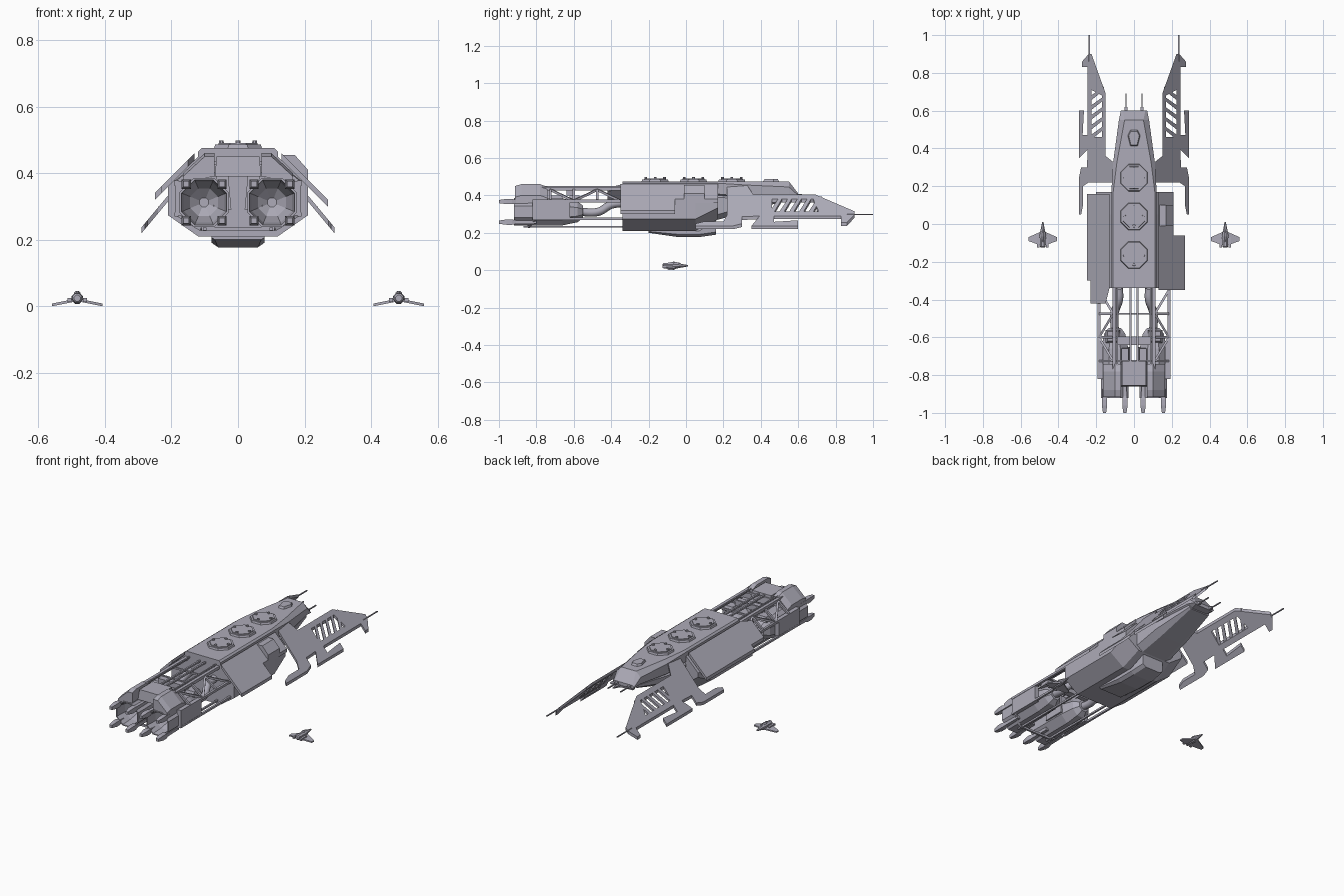
import bpy, bmesh, math
from mathutils import Vector, Matrix

if "Cube" in bpy.data.objects:
    bpy.data.objects.remove(bpy.data.objects["Cube"])

hull_grey = bpy.data.materials.new("hull_grey")
hull_grey.use_nodes = True
colour = (.42, .41, .48, 1)
hull_grey.diffuse_color = colour
hull_grey.node_tree.nodes["Principled BSDF"].inputs["Base Color"].default_value = colour


def finish(name, bm, mirror=False):
    """Turn a bmesh into a named object, optionally mirrored left to right."""
    bmesh.ops.recalc_face_normals(bm, faces=bm.faces[:])
    mesh = bpy.data.meshes.new(name)
    bm.to_mesh(mesh)
    bm.free()
    mesh.materials.append(hull_grey)
    obj = bpy.data.objects.new(name, mesh)
    bpy.context.collection.objects.link(obj)
    if mirror:
        obj.modifiers.new("mirror", "MIRROR").use_mirror_merge = False


def loft(bm, rings):
    """Skin a closed body through rings with equal point counts."""
    rows = [[bm.verts.new(point) for point in ring] for ring in rings]
    for near, far in zip(rows, rows[1:]):
        for i in range(len(near)):
            bm.faces.new((near[i - 1], near[i], far[i], far[i - 1]))
    bm.faces.new(rows[0])
    bm.faces.new(reversed(rows[-1]))


def box(bm, x, y, z, inset=0):
    """Box between coordinate pairs, with an optional smaller top."""
    def ring(height, trim):
        left, right, back, front = x[0] + trim, x[1] - trim, y[0] + trim, y[1] - trim
        return [(left, back, height), (right, back, height), (right, front, height), (left, front, height)]
    loft(bm, [ring(z[0], 0), ring(z[1], inset)])


def beam(bm, start, end, width):
    """Square bar between two points."""
    start, end = Vector(start), Vector(end)
    span = end - start
    turn = span.to_track_quat('Z', 'Y').to_matrix().to_4x4()
    size = Matrix.Diagonal((width, width, span.length, 1))
    bmesh.ops.create_cube(bm, size=1, matrix=Matrix.Translation((start + end) / 2) @ turn @ size)


def sheet(bm, outline, height, thickness):
    """Sloped sheet from a plan outline, with its surface at height(x)."""
    loft(bm, [[(x, y, height(x) - drop) for x, y in outline] for drop in (0, thickness)])


def circle(x, z, radius, y, sides=8):
    """Upright polygon with flat sides up and down."""
    angles = [math.tau * (i + .5) / sides for i in range(sides)]
    return [(x + radius * math.cos(a), y, z + radius * math.sin(a)) for a in angles]


def section(y, half, bottom, top, chamfer):
    """Chamfered hull section, with a flatter chamfer below."""
    right = [(half - chamfer, top), (half, top - chamfer),
             (half, bottom + chamfer * .7), (half - chamfer, bottom)]
    return [(x, y, z) for x, z in right] + [(-x, y, z) for x, z in reversed(right)]


# Main hull with its forward lower taper
back, front = -.34, .17
bm = bmesh.new()
loft(bm, [section(back, .21, .21, .45, .09), section(.05, .21, .21, .45, .09),
          section(front, .2, .27, .45, .09)])
finish("main_hull", bm)

# Upper spine and tapered nose
bm = bmesh.new()
loft(bm, [section(back, .12, .4, .475, .01), section(front, .12, .4, .475, .01),
          section(.33, .11, .38, .475, .02), section(.55, .08, .385, .475, .03),
          section(.6, .07, .39, .41, .01)])
finish("spine_and_nose", bm)

# Sloping underside in front of the hull
bm = bmesh.new()
loft(bm, [section(front, .12, .27, .43, .04), section(.32, .11, .31, .42, .04),
          section(.56, .07, .38, .41, .01)])
finish("nose_underside", bm)

# Belly keel block
bm = bmesh.new()
loft(bm, [section(-.2, .08, .2, .22, .01), section(-.04, .08, .177, .23, .02),
          section(.07, .08, .177, .23, .02), section(.16, .07, .19, .28, .02)])
finish("belly_keel", bm)


# Different armour sheets on the two flanks
def armour_height(x):
    return .59 - abs(x)


bm = bmesh.new()
sheet(bm, [(-.13, .16), (-.25, .16), (-.25, -.3), (-.23, -.3), (-.23, -.42), (-.15, -.42), (-.13, back)],
      armour_height, .02)
finish("right_armour", bm)
bm = bmesh.new()
sheet(bm, [(.13, -.06), (.27, -.06), (.27, -.35), (.13, -.35)], armour_height, .02)
sheet(bm, [(.13, front), (.21, front), (.21, -.06), (.13, -.06)], armour_height, .02)
finish("left_armour", bm)
bm = bmesh.new()
loft(bm, [[(.13, y, .455), (.17, y, .455), (.21, y, .41), (.21, y, .37), (.13, y, .38)] for y in (-.01, .1)])
finish("left_flank_pod", bm)


# Roof hatches with four lugs each
def disc(bm, centre, radius, depth, sides=8):
    place = Matrix.Translation(centre) @ Matrix.Rotation(math.pi / sides, 4, 'Z')
    bmesh.ops.create_cone(bm, cap_ends=True, segments=sides, radius1=radius, radius2=radius * .95,
                          depth=depth, matrix=place)


bm = bmesh.new()
for hatch in (-1, 0, 1):
    middle = Vector((0, .04 + hatch * .205, .48))
    disc(bm, middle, .078, .012)
    disc(bm, middle, .066, .022)
    for quarter in range(4):
        arm = Matrix.Rotation(quarter * math.pi / 2, 3, 'Z') @ Vector((.05, 0, .012))
        disc(bm, middle + arm, .008, .012)
finish("roof_hatches", bm)

# Bridge block and nose antennas
bm = bmesh.new()
loft(bm, [[(x * scale, .455 + y * scale, z) for x, y in
           ((-.035, .015), (-.02, .045), (.02, .045), (.035, .015), (.02, -.045), (-.02, -.045))]
          for scale, z in ((1, .47), (.8, .487))])
finish("bridge", bm)
bm = bmesh.new()
for tip, width in ((.62, .014), (.69, .006)):
    beam(bm, (.042, .55, .4), (.042, tip, .4), width)
finish("nose_antennas", bm, mirror=True)


# Down-swept forward wings with slotted blades and hooked clips
def wing_height(x):
    return .585 - 1.2 * x


wing_parts = {
    "root": [(.1, .22), (.25, .22), (.245, .46), (.15, .46), (.15, .36), (.1, .32)],
    "inner_rail": [(.15, .46), (.17, .46), (.17, .7), (.15, .69)],
    "outer_rail": [(.225, .46), (.245, .46), (.245, .72), (.225, .72)],
    "blade": [(.15, .69), (.17, .68), (.245, .72), (.245, .83), (.275, .83), (.275, .86), (.24, .9), (.225, .9)],
    "front_clip": [(.24, .4), (.29, .35), (.29, .6), (.265, .6), (.272, .47), (.24, .47)],
    "rear_clip": [(.24, .22), (.27, .2), (.27, .1), (.28, .05), (.29, .05), (.29, .25), (.28, .3), (.24, .3)],
}
bm = bmesh.new()
for outline in wing_parts.values():
    sheet(bm, outline, wing_height, .018)
for slat in range(5):
    y = .47 + .052 * slat
    sheet(bm, [(.16, y + .03), (.23, y - .025), (.23, y), (.16, y + .05)], wing_height, .014)
beam(bm, (.237, .86, .297), (.237, 1, .297), .006)
finish("forward_wings", bm, mirror=True)

# Engine tubes with deep open bells
engine_x, engine_z = .102, .312
bm = bmesh.new()
loft(bm, [circle(engine_x, engine_z, radius, y) for radius, y in
          ((.035, -.55), (.06, -.58), (.078, -.66), (.08, -.92), (.073, -.92), (.066, -.85), (.045, -.79),
           (.015, -.765))])
finish("engines", bm, mirror=True)

# Nozzle fins around each bell
bm = bmesh.new()
for side in (-1, 1):
    for level in (-1, 1):
        loft(bm, [circle(engine_x + side * .054, engine_z + level * .055, radius, y, sides=4)
                  for radius, y in ((.012, -.8), (.014, -.91), (.02, -.93), (.02, -.96), (.012, -1))])
finish("nozzle_fins", bm, mirror=True)

# Housings above and beside the engines
bm = bmesh.new()
box(bm, x=(-.07, .07), y=(-.86, -.72), z=(.39, .45), inset=.006)
box(bm, x=(-.09, .09), y=(-.64, -.6), z=(.4, .43))
finish("centre_housing", bm)
bm = bmesh.new()
loft(bm, [[(.07, y, top), (.1, y, top), (.165, y, top - .06), (.165, y, .375), (.07, y, .39)]
          for y, top in ((-.915, .45), (-.88, .46), (-.78, .46), (-.74, .445))])
box(bm, x=(.075, .15), y=(-.63, -.56), z=(.37, .4), inset=.01)
box(bm, x=(.02, .075), y=(-.78, -.65), z=(.29, .4), inset=.01)
finish("engine_shoulders", bm, mirror=True)

# Open truss joining the hull and engines
bm = bmesh.new()
for x, z, end, width in ((.105, .435, -.78, .018), (.088, .445, -.76, .008), (.018, .44, -.75, .01),
                         (.185, .37, -.82, .014), (.185, .275, -.82, .012), (.1, .232, -.87, .01)):
    beam(bm, (x, back, z), (x, end, z), width)
upper_x, upper_z, lower_x, lower_z = .11, .43, .185, .37
for bay in range(3):
    near = -.35 - bay * .125
    far = near - .125
    start, end = (near, far) if bay % 2 else (far, near)
    beam(bm, (upper_x, start, upper_z), (lower_x, end, lower_z), .012)
    beam(bm, (upper_x, far, upper_z), (lower_x, far, lower_z), .012)
    beam(bm, (0, far, upper_z), (upper_x, far, upper_z), .01)
beam(bm, (0, -.84, .232), (upper_x, -.84, .232), .012)
beam(bm, (upper_x, -.84, .232), (lower_x, -.8, .28), .012)
box(bm, x=(.165, .19), y=(-.82, -.62), z=(.272, .375))
finish("truss", bm, mirror=True)

# Curved feed pipes and escort fighters on each side
for side, label in ((1, "left"), (-1, "right")):
    curve = bpy.data.curves.new(label + "_pipe", "CURVE")
    curve.dimensions = "3D"
    curve.bevel_depth, curve.bevel_resolution, curve.resolution_u = .022, 2, 6
    path = [(.08, back, .36), (.08, -.4, .35), (engine_x, -.47, engine_z), (engine_x, -.57, engine_z)]
    spline = curve.splines.new("BEZIER")
    spline.bezier_points.add(len(path) - 1)
    for point, (x, y, z) in zip(spline.bezier_points, path):
        point.co = (side * x, y, z)
        point.handle_left_type = point.handle_right_type = "AUTO"
    curve.materials.append(hull_grey)
    bpy.context.collection.objects.link(bpy.data.objects.new(label + "_pipe", curve))

    bm = bmesh.new()
    middle = side * .483
    loft(bm, [circle(middle, .024, radius, y) for y, radius in
              ((-.125, .01), (-.12, .015), (-.06, .018), (-.025, .011), (.01, .004))])
    loft(bm, [circle(middle, .036, radius, y) for y, radius in ((-.1, .003), (-.065, .011), (-.03, .003))])
    for hand in (-1, 1):
        outline = [(0, -.03), (.02, -.045), (.076, -.07), (.076, -.09), (.02, -.11), (0, -.11)]
        sheet(bm, [(middle + hand * x, y) for x, y in outline], lambda x: .023 - .2 * abs(x - middle), .008)
        gun_x = middle + hand * .024
        beam(bm, (gun_x, -.125, .018), (gun_x, -.07, .018), .012)
    finish(label + "_fighter", bm)
